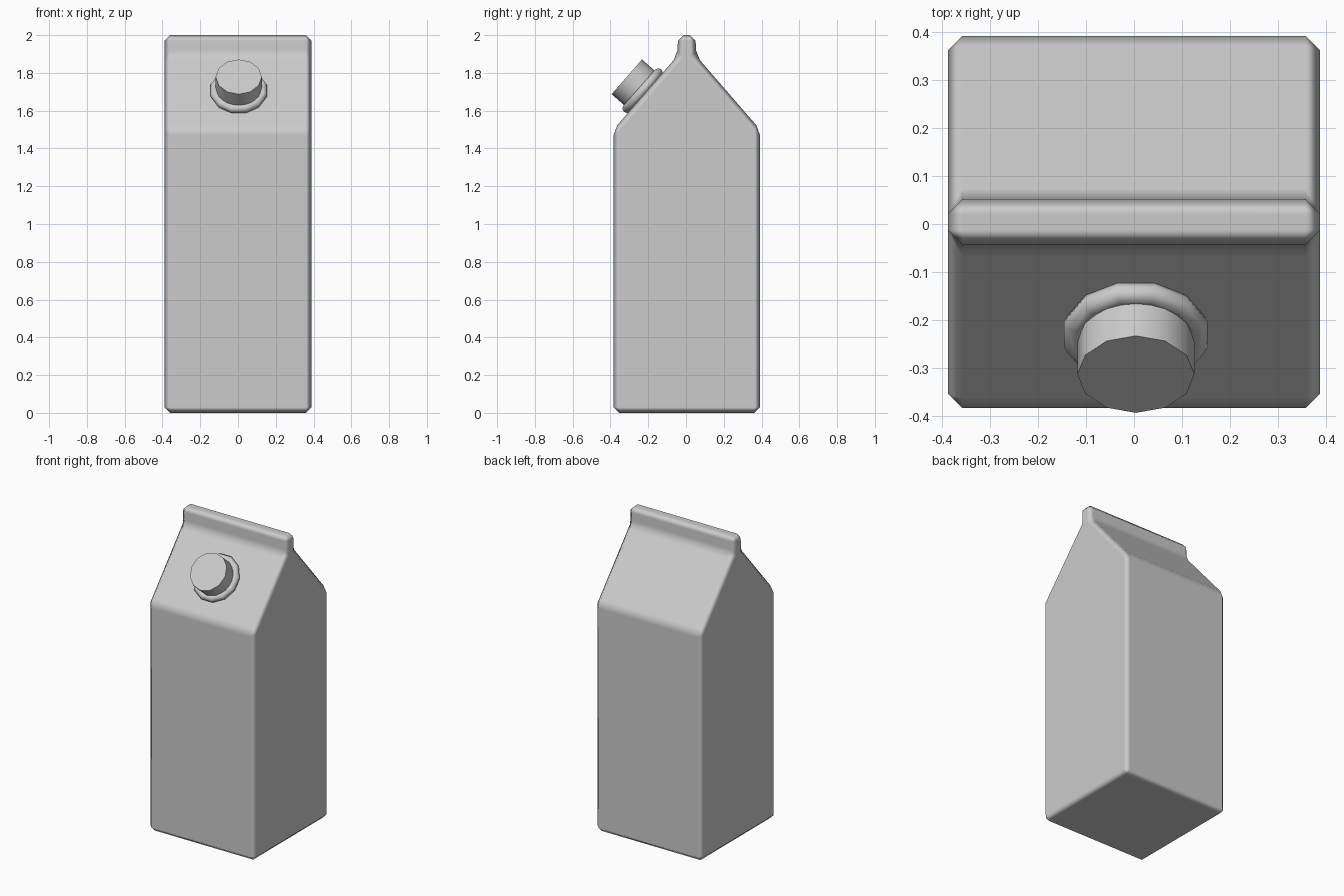
import bpy, bmesh, math
from mathutils import Matrix, Vector

if "Cube" in bpy.data.objects:
    bpy.data.objects.remove(bpy.data.objects["Cube"])

W = 0.388                      # half width of the carton
EAVE, FIN = 1.50, 1.89         # heights of the eaves and the fin base
half = [(W, 0), (W, EAVE), (0.05, FIN), (0.046, 2.0)]
profile = half + [(-y, z) for y, z in reversed(half)]

# Carton: gabled side profile extruded across x, softened by a small bevel
bm = bmesh.new()
face = bm.faces.new([bm.verts.new((-W, y + 0.004, z)) for y, z in profile])
ext = bmesh.ops.extrude_face_region(bm, geom=[face])
bmesh.ops.translate(bm, vec=(2 * W, 0, 0),
                    verts=[v for v in ext["geom"] if isinstance(v, bmesh.types.BMVert)])
bmesh.ops.recalc_face_normals(bm, faces=bm.faces)
mesh = bpy.data.meshes.new("carton")
bm.to_mesh(mesh)
bm.free()
mesh.shade_smooth()
carton = bpy.data.objects.new("carton", mesh)
bpy.context.collection.objects.link(carton)
bev = carton.modifiers.new("soft_edges", "BEVEL")
bev.width = 0.03
bev.segments = 1
bev.limit_method = "ANGLE"
bev.angle_limit = math.radians(30)
bev.harden_normals = True

# Spout parts stand square to the front roof slope
tilt = Matrix.Rotation(math.radians(48.8), 4, "X")
axis = tilt @ Vector((0, 0, 1))
base = Vector((0.004, -0.23, 1.706))


def place(name, distance, turn=0.0):
    ob = bpy.context.object
    ob.name = name
    ob.matrix_world = (Matrix.Translation(base + axis * distance) @ tilt
                       @ Matrix.Rotation(turn, 4, "Z"))
    bpy.ops.object.shade_smooth_by_angle(angle=math.radians(50))


# Rounded collar around the spout
bpy.ops.mesh.primitive_torus_add(major_segments=12, minor_segments=8,
                                 major_radius=0.131, minor_radius=0.024)
place("spout_collar", 0, math.radians(15))

# Screw cap
bpy.ops.mesh.primitive_cylinder_add(vertices=12, radius=0.122, depth=0.13)
place("screw_cap", 0.111 - 0.065)
